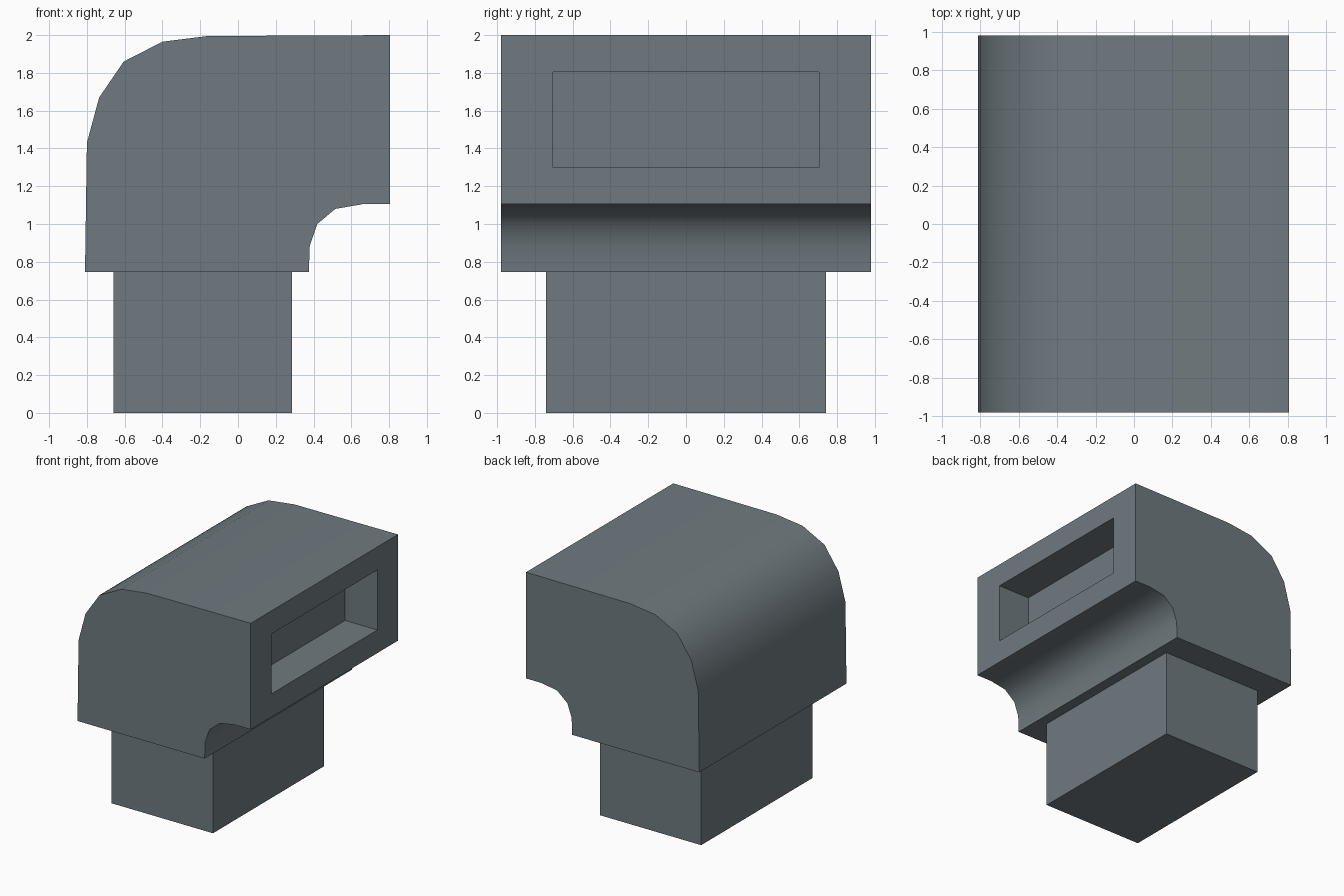
import bpy, bmesh, math
from mathutils import Vector

cube = bpy.data.objects.get("Cube")
if cube:
    bpy.data.objects.remove(cube, do_unlink=True)

# Single slate grey material
slate = bpy.data.materials.new("slate grey")
slate.use_nodes = True
colour = (0.162, 0.195, 0.215, 1)
slate.diffuse_color = colour
slate.node_tree.nodes["Principled BSDF"].inputs["Base Color"].default_value = colour


def finish(bm, name, angle=0):
    """Turn a bmesh into a named object, optionally smoothed."""
    bmesh.ops.recalc_face_normals(bm, faces=bm.faces)
    mesh = bpy.data.meshes.new(name)
    bm.to_mesh(mesh)
    bm.free()
    mesh.materials.append(slate)
    obj = bpy.data.objects.new(name, mesh)
    bpy.context.collection.objects.link(obj)
    if angle:
        bpy.ops.object.select_all(action="DESELECT")
        obj.select_set(True)
        bpy.context.view_layer.objects.active = obj
        bpy.ops.object.shade_smooth_by_angle(angle=math.radians(angle))
    return obj


# Elbow: side profile (x, z) extruded along y
HALF_DEPTH = 0.98
profile = [(-0.81, 0.745), (-0.80, 1.43), (-0.735, 1.67), (-0.605, 1.86),
           (-0.40, 1.965), (-0.16, 1.995), (0.805, 2.0), (0.805, 1.105),
           (0.66, 1.105), (0.515, 1.08), (0.42, 1.0), (0.38, 0.885),
           (0.375, 0.745)]
bm = bmesh.new()
side = bm.faces.new([bm.verts.new((x, -HALF_DEPTH, z)) for x, z in profile])
back = bmesh.ops.extrude_face_region(bm, geom=[side])["geom"]
bmesh.ops.translate(bm, vec=(0, 2 * HALF_DEPTH, 0),
                    verts=[v for v in back if isinstance(v, bmesh.types.BMVert)])
bmesh.ops.recalc_face_normals(bm, faces=bm.faces)

# Rectangular recess in the end of the elbow
end = max(bm.faces, key=lambda f: f.calc_center_median().x)
bmesh.ops.inset_individual(bm, faces=[end], thickness=0.2)
for v in end.verts:
    v.co.y = math.copysign(0.705, v.co.y)
    v.co.z = 1.805 if v.co.z > 1.55 else 1.30
floor = bmesh.ops.extrude_discrete_faces(bm, faces=[end])["faces"]
bmesh.ops.translate(bm, vec=(-0.3, 0, 0), verts=floor[0].verts)
finish(bm, "elbow", 40)

# Neck: plain block under the elbow
bm = bmesh.new()
bmesh.ops.create_cube(bm, size=1)
bmesh.ops.scale(bm, vec=(0.945, 1.48, 0.745), verts=bm.verts)
bmesh.ops.translate(bm, vec=(-0.1875, 0, 0.3725), verts=bm.verts)
finish(bm, "neck")
